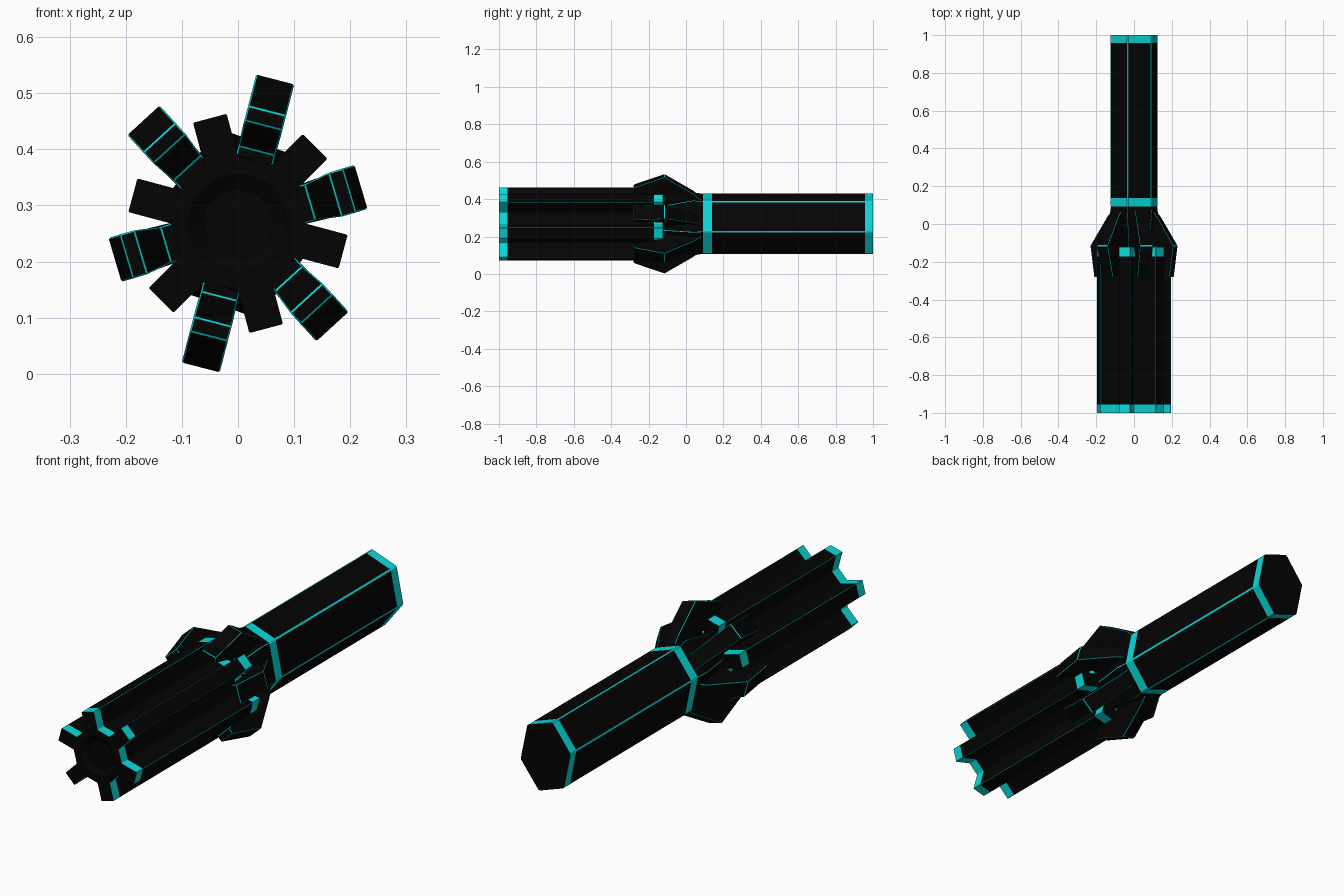
import bpy, bmesh, math
from mathutils import Vector

if "Cube" in bpy.data.objects:
    bpy.data.objects.remove(bpy.data.objects["Cube"])

CZ = 0.268  # height of the long axis


def material(name, rgb):
    m = bpy.data.materials.new(name)
    m.diffuse_color = (*rgb, 1)
    m.use_nodes = True
    m.node_tree.nodes["Principled BSDF"].inputs["Base Color"].default_value = m.diffuse_color
    return m


BLACK = material("matte black", (0.001, 0.001, 0.001))
TEAL = material("bright teal", (0.003, 0.7, 0.7))


def finish(name, bm, edge_line=0):
    bmesh.ops.recalc_face_normals(bm, faces=bm.faces)
    me = bpy.data.meshes.new(name)
    bm.to_mesh(me)
    bm.free()
    me.materials.append(BLACK)
    me.materials.append(TEAL)
    ob = bpy.data.objects.new(name, me)
    bpy.context.collection.objects.link(ob)
    if edge_line:  # fine teal line along the edges
        bev = ob.modifiers.new("edge_line", "BEVEL")
        bev.width = edge_line
        bev.segments = 1
        bev.material = 1
    return ob


def chamfer(pts, w):
    """Replace each corner by two points, so even sides are narrow edge strips."""
    out = []
    for i, p in enumerate(pts):
        a, b = pts[i - 1], pts[(i + 1) % len(pts)]
        out += [p + (a - p).normalized() * w, p + (b - p).normalized() * w]
    return out


def loft(name, rings, rule, edge_line=0):
    """rings: (y, section points); rule(span, side) gives the material index."""
    bm = bmesh.new()
    vs = [[bm.verts.new((p.x, y, CZ + p.y)) for p in pts] for y, pts in rings]
    n = len(vs[0])
    for s in range(len(vs) - 1):
        for i in range(n):
            j = (i + 1) % n
            f = bm.faces.new((vs[s][i], vs[s][j], vs[s + 1][j], vs[s + 1][i]))
            f.material_index = rule(s, i)
    bm.faces.new(vs[0])
    bm.faces.new(vs[-1])
    return finish(name, bm, edge_line)


def polar(r, deg):
    a = math.radians(deg)
    return Vector((r * math.cos(a), r * math.sin(a)))


def scaled(pts, k):
    return [p * k for p in pts]


# rear grip: flattened six-sided bar with teal end bands and edge strips
hexa = [polar(0.165, 45 + 60 * i) for i in range(6)]
hexa = [Vector((p.x * 0.78, p.y * 1.02)) for p in hexa]
grip = chamfer(hexa, 0.005)
loft("rear_grip", [(y, grip) for y in (0.092, 0.138, 0.957, 1.0)],
     lambda s, i: 1 if s != 1 or i % 2 == 0 else 0)

# hub joining grip and front barrel
loft("hub", [(0.1, scaled(hexa, 0.98)), (0.04, scaled(hexa, 1.04)),
             (-0.14, scaled(hexa, 0.78))], lambda s, i: 0, 0.002)

# fluted front barrel: six ribs on a twelve-sided core, recessed muzzle
star = []
for i in range(6):
    d = polar(1, 45 + 60 * i)
    t = Vector((-d.y, d.x))
    star += [d * 0.115 - t * 0.031, d * 0.194 - t * 0.031,
             d * 0.194 + t * 0.031, d * 0.115 + t * 0.031]
star = chamfer(star, 0.002)


def circle(r):
    return [p.normalized() * r for p in star]


def barrel_rule(s, i):
    if s < 2:
        return 0
    convex = i % 2 == 0 and (i // 2) % 4 in (1, 2)
    return 1 if s in (2, 4) or convex else 0


loft("front_barrel", [(-0.98, circle(0.062)), (-1.0, circle(0.088))] +
     [(y, star) for y in (-1.0, -0.955, -0.172, -0.122)], barrel_rule)

# six claws flaring out between the ribs: angle, peak, end radius, half width
claws = [(75.5, 0.266, 0.208, 0.035), (16.5, 0.229, 0.208, 0.041),
         (-47.5, 0.25, 0.208, 0.039)]
for k, (ang, peak, end, half) in enumerate(claws * 2):
    d = polar(1, ang + (180 if k > 2 else 0))
    t = Vector((-d.y, d.x))
    profile = [(0.085, 0.07), (0.085, peak - 0.13), (0.04, peak - 0.092),
               (-0.115, peak), (-0.28, end), (-0.28, end - 0.028),
               (-0.12, 0.135), (-0.12, 0.07)]
    bm = bmesh.new()
    sides = []
    for sgn in (-1, 1):
        row = []
        for y, r in profile:
            # claws narrow towards their root
            p = d * r + t * sgn * (half if r > 0.17 else 0.034)
            row.append(bm.verts.new((p.x, y, CZ + p.y)))
        sides.append(row)
        bm.faces.new(row)
    n = len(profile)
    for i in range(n):
        j = (i + 1) % n
        bm.faces.new((sides[0][i], sides[0][j], sides[1][j], sides[1][i]))
    finish("claw_%d" % (k + 1), bm, 0.003)
